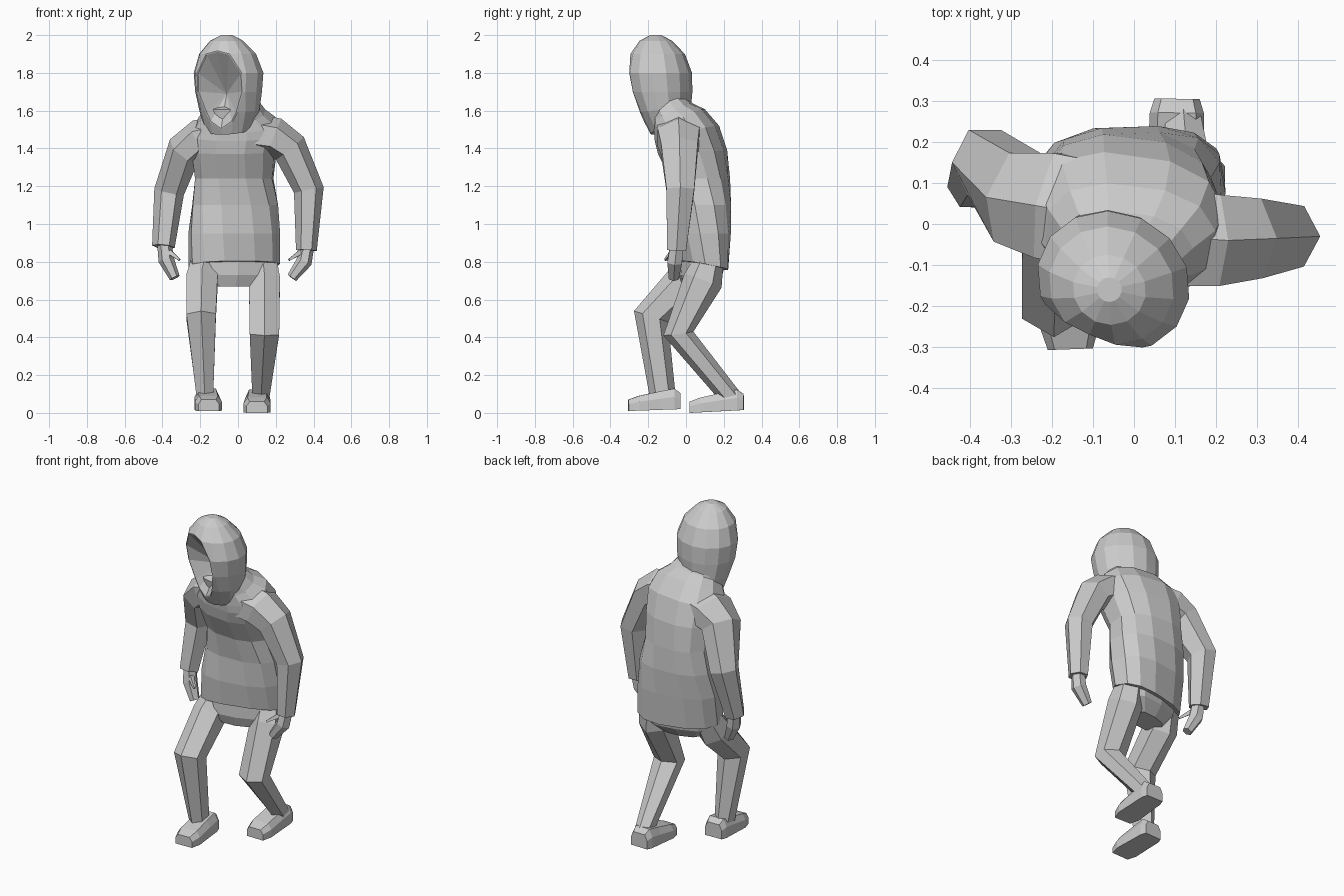
import bpy, bmesh
from math import cos, sin, pi, radians, copysign
from mathutils import Vector

cube = bpy.data.objects.get("Cube")
if cube:
    bpy.data.objects.remove(cube)

grey = bpy.data.materials.new("plain grey")
grey.use_nodes = True
grey.diffuse_color = (0.6, 0.6, 0.6, 1)
grey.node_tree.nodes["Principled BSDF"].inputs["Base Color"].default_value = (0.6, 0.6, 0.6, 1)


def skin(rings):
    """Join rings of points with quads and close both ends."""
    bm = bmesh.new()
    loops = [[bm.verts.new(p) for p in ring] for ring in rings]
    n = len(loops[0])
    for a, b in zip(loops, loops[1:]):
        for i in range(n):
            j = (i + 1) % n
            bm.faces.new((a[i], a[j], b[j], b[i]))
    bm.faces.new(loops[0])
    bm.faces.new(loops[-1])
    bmesh.ops.recalc_face_normals(bm, faces=bm.faces)
    return bm


def finish(name, bm):
    mesh = bpy.data.meshes.new(name)
    bm.to_mesh(mesh)
    bm.free()
    mesh.materials.append(grey)
    obj = bpy.data.objects.new(name, mesh)
    bpy.context.collection.objects.link(obj)
    return obj


def body_rings(rows, n, power=1.0):
    """Rows: height, centre x, centre y, half width, half depth, yaw, slope to the back.
    A power below one makes the rings squarer."""
    rings = []
    for z, cx, cy, rx, ry, yaw, slope in rows:
        w = radians(yaw)
        ring = []
        for i in range(n):
            t = 2 * pi * (i + 0.5) / n
            x = rx * copysign(abs(cos(t)) ** power, cos(t))
            y = ry * copysign(abs(sin(t)) ** power, sin(t))
            ring.append((cx + x * cos(w) - y * sin(w),
                         cy + x * sin(w) + y * cos(w), z + slope * y))
        rings.append(ring)
    return rings


def limb(name, path, radii, side, n=6):
    """Faceted tube along a path; radii are (along side axis, across it)."""
    pts = [Vector(p) for p in path]
    rings = []
    for k, (p, (a, b)) in enumerate(zip(pts, radii)):
        t = Vector()
        if k > 0:
            t += (p - pts[k - 1]).normalized()
        if k < len(pts) - 1:
            t += (pts[k + 1] - p).normalized()
        t.normalize()
        u = Vector(side)
        u = (u - t * u.dot(t)).normalized()
        v = t.cross(u)
        angles = [2 * pi * (i + 0.5) / n for i in range(n)]
        rings.append([p + u * a * cos(s) + v * b * sin(s) for s in angles])
    return finish(name, skin(rings))


X, Y = (1, 0, 0), (0, 1, 0)

# Jacket body
finish("jacket", skin(body_rings([
    (0.78, -0.02, 0.085, 0.245, 0.125, 14, -0.2),
    (0.95, -0.02, 0.085, 0.245, 0.145, 9, 0),
    (1.10, -0.015, 0.09, 0.232, 0.15, 2, 0),
    (1.24, -0.02, 0.075, 0.21, 0.158, -4, 0),
    (1.38, -0.02, 0.035, 0.225, 0.18, -7, 0.05),
    (1.48, -0.015, 0.005, 0.24, 0.165, -8, 0.25),
    (1.545, -0.01, -0.035, 0.21, 0.13, -7, 0.5),
    (1.59, -0.02, -0.07, 0.165, 0.10, -8, 0.5),
    (1.64, -0.04, -0.09, 0.15, 0.09, -12, 0.4)], 12, 0.8)))

# Hood, cut open at the face and hollowed
hood = skin(body_rings([
    (1.50, -0.05, -0.09, 0.13, 0.09, -24, 0.3),
    (1.60, -0.045, -0.11, 0.165, 0.13, -24, 0.1),
    (1.70, -0.05, -0.13, 0.182, 0.16, -24, 0),
    (1.80, -0.05, -0.14, 0.19, 0.168, -24, 0),
    (1.90, -0.055, -0.15, 0.155, 0.142, -24, 0),
    (1.97, -0.06, -0.16, 0.09, 0.085, -24, 0),
    (2.00, -0.06, -0.16, 0.03, 0.03, -24, 0)], 14))
facing = Vector((-0.4, -0.9, -0.2)).normalized()
cut = bmesh.ops.bisect_plane(hood, geom=hood.verts[:] + hood.edges[:] + hood.faces[:],
                             plane_co=(-0.1, -0.225, 1.7), plane_no=facing, clear_outer=True)
rim = [e for e in cut["geom_cut"] if isinstance(e, bmesh.types.BMEdge)]
opening = bmesh.ops.contextual_create(hood, geom=rim)["faces"]
bmesh.ops.recalc_face_normals(hood, faces=hood.faces)
bmesh.ops.inset_region(hood, faces=opening, thickness=0.006)
middle = bmesh.ops.poke(hood, faces=opening)["verts"][0]
middle.co = (-0.06, -0.1, 1.69)
finish("hood", hood)

# Trousers
finish("trouser_seat", skin(body_rings([
    (0.67, -0.03, 0.06, 0.12, 0.07, 12, 0),
    (0.73, -0.025, 0.075, 0.20, 0.105, 14, 0),
    (0.82, -0.02, 0.085, 0.225, 0.11, 14, -0.2)], 10, 0.8)))
left_radii = [(0.085, 0.08), (0.095, 0.105), (0.09, 0.08), (0.05, 0.055)]
right_radii = [(0.085, 0.08), (0.095, 0.105), (0.09, 0.095), (0.05, 0.068)]
limb("left_trouser_leg", [(0.13, 0.12, 0.80), (0.14, 0.09, 0.70),
                          (0.14, -0.04, 0.42), (0.12, 0.24, 0.08)], left_radii, X)
limb("right_trouser_leg", [(-0.17, 0.06, 0.80), (-0.19, 0.0, 0.70),
                           (-0.195, -0.185, 0.51), (-0.175, -0.122, 0.08)], right_radii, X)


# Shoes: heel to toe sections of half width and height
def shoe(name, heel, toe, base):
    a, b = Vector(heel), Vector(toe)
    across = (b - a).cross(Vector((0, 0, 1))).normalized()
    rings = []
    for t, w, h in [(0, 0.055, 0.085), (0.12, 0.066, 0.11), (0.4, 0.068, 0.098),
                    (0.8, 0.072, 0.078), (1, 0.055, 0.06)]:
        outline = [(-w, 0), (w, 0), (w, 0.6 * h), (0.7 * w, h), (-0.7 * w, h), (-w, 0.6 * h)]
        rings.append([a.lerp(b, t) + across * s + Vector((0, 0, z + base)) for s, z in outline])
    finish(name, skin(rings))


shoe("left_shoe", (0.105, 0.305, 0.015), (0.1, 0.02, 0), 0)
shoe("right_shoe", (-0.165, -0.03, 0.015), (-0.155, -0.305, 0.005), 0.005)

# Sleeves, broad where they run into the shoulders
limb("left_sleeve", [(0.06, -0.03, 1.48), (0.19, -0.04, 1.46), (0.275, -0.035, 1.40),
                     (0.375, -0.03, 1.18), (0.362, -0.05, 0.86)],
     [(0.14, 0.11), (0.128, 0.105), (0.112, 0.095), (0.085, 0.08), (0.058, 0.055)], Y)
limb("right_sleeve", [(-0.08, 0.02, 1.47), (-0.2, 0.045, 1.45), (-0.285, 0.065, 1.39),
                      (-0.365, 0.15, 1.17), (-0.395, 0.09, 0.88)],
     [(0.15, 0.11), (0.15, 0.105), (0.13, 0.095), (0.092, 0.08), (0.058, 0.06)], Y)

# Hands and thumbs
hand_radii = [(0.04, 0.038), (0.045, 0.042), (0.03, 0.028)]
thumb_radii = [(0.018, 0.018), (0.008, 0.008)]
limb("left_hand", [(0.365, -0.05, 0.88), (0.35, -0.06, 0.80), (0.285, -0.065, 0.715)],
     hand_radii, Y)
limb("right_hand", [(-0.39, 0.09, 0.90), (-0.38, 0.08, 0.81), (-0.335, 0.06, 0.715)],
     hand_radii, Y)
limb("left_thumb", [(0.33, -0.07, 0.85), (0.27, -0.11, 0.81)], thumb_radii, Y, 4)
limb("right_thumb", [(-0.36, 0.06, 0.85), (-0.31, 0.02, 0.81)], thumb_radii, Y, 4)
